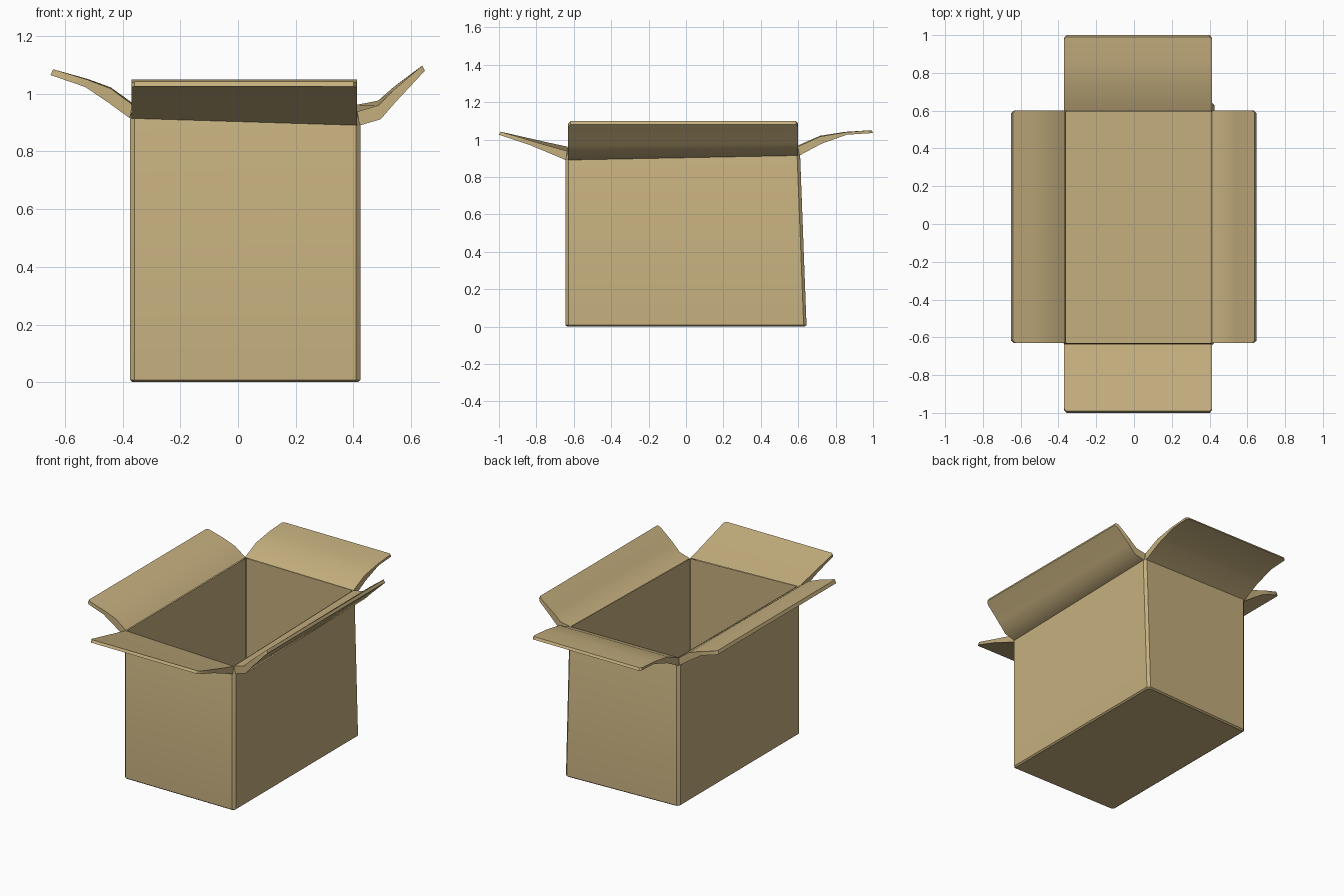
import bpy, bmesh
from math import radians
from mathutils import Vector

cube = bpy.data.objects.get("Cube")
if cube:
    bpy.data.objects.remove(cube)

# Single cardboard colour
COLOR = (0.56, 0.43, 0.21, 1.0)
card = bpy.data.materials.new("cardboard_tan")
card.use_nodes = True
card.diffuse_color = COLOR
bsdf = card.node_tree.nodes["Principled BSDF"]
bsdf.inputs["Base Color"].default_value = COLOR
bsdf.inputs["Roughness"].default_value = 0.9


def finish(bm, name, angle):
    bmesh.ops.recalc_face_normals(bm, faces=bm.faces)
    mesh = bpy.data.meshes.new(name)
    bm.to_mesh(mesh)
    bm.free()
    mesh.materials.append(card)
    obj = bpy.data.objects.new(name, mesh)
    bpy.context.collection.objects.link(obj)
    bpy.ops.object.select_all(action='DESELECT')
    obj.select_set(True)
    bpy.context.view_layer.objects.active = obj
    bpy.ops.object.shade_smooth_by_angle(angle=radians(angle))


def bridge(bm, a, b):
    for i in range(len(a)):
        j = (i + 1) % len(a)
        bm.faces.new((a[i], a[j], b[j], b[i]))


def ring(bm, corners, cut):
    """Four-sided loop whose corners are chamfered by cut."""
    pts = [Vector(c) for c in corners]
    verts = []
    for i, p in enumerate(pts):
        for q in (pts[i - 1], pts[(i + 1) % 4]):
            verts.append(bm.verts.new(p + (q - p).normalized() * cut))
    return verts


# Box body: one continuous skin from the underside, over the rim, to the floor
X0, X1, Y0, Y1 = -0.375, 0.425, -0.645, 0.61
RIM = (0.915, 0.89, 0.915, 0.92)      # rim height at each corner
SKEW = 0.035                          # one back corner splays out at the foot
WALL = 0.015


def rect(inset, heights, skew=0.0):
    return [(X0 + inset, Y0 + inset, heights[0]),
            (X1 - inset, Y0 + inset, heights[1]),
            (X1 - inset, Y1 - inset + skew, heights[2]),
            (X0 + inset, Y1 - inset, heights[3])]


bm = bmesh.new()
rings = [ring(bm, rect(0.01, [0.0] * 4, SKEW), 0.012),
         ring(bm, rect(0.0, [0.008] * 4, SKEW), 0.016),
         ring(bm, rect(0.0, RIM), 0.016),
         ring(bm, rect(WALL, [h + 0.048 for h in RIM]), 0.003),
         ring(bm, rect(WALL, [0.02] * 4, SKEW), 0.003)]
for a, b in zip(rings, rings[1:]):
    bridge(bm, a, b)
bm.faces.new(rings[0])
bm.faces.new(rings[-1])
finish(bm, "box_body", 20)


# Flaps: slab lofted along a bent profile of (outward, lower z, upper z)
def flap(name, axis, sign, lo, hi, profile, tilt):
    bm = bmesh.new()
    # Extra station just before the tip gives the free corners a small chamfer
    (u0, a0, b0), (u1, a1, b1) = profile[-2:]
    t = 1 - 0.014 / (u1 - u0)
    near_tip = (u0 + (u1 - u0) * t, a0 + (a1 - a0) * t, b0 + (b1 - b0) * t)
    stations = profile[:-1] + [near_tip, profile[-1]]
    loops = []
    for k, (u, low, top) in enumerate(stations):
        trim = 0.012 if k == len(stations) - 1 else 0.0
        fade = 1 - (u - stations[0][0]) / (u1 - stations[0][0])
        loop = []
        for s, z, back in ((lo + trim, low, 0), (hi - trim, low, 0),
                           (hi - trim, top, 1), (lo + trim, top, 1)):
            side = 1 if s > (lo + hi) / 2 else -1
            # Upper skin sits slightly inward, square to the slope
            out = sign * (u - 0.009 * back)
            z += side * tilt * fade
            co = (out, s, z) if axis == 'x' else (s, out, z)
            loop.append(bm.verts.new(co))
        loops.append(loop)
    for a, b in zip(loops, loops[1:]):
        bridge(bm, a, b)
    bm.faces.new(loops[-1])
    finish(bm, name, 42)


flap("side_flap_left", 'x', 1, -0.63, 0.6,
     [(0.422, 0.902, 0.95), (0.495, 0.92, 0.968), (0.545, 0.975, 1.015),
      (0.648, 1.08, 1.098)], 0.012)
flap("side_flap_right", 'x', -1, -0.63, 0.6,
     [(0.375, 0.918, 0.965), (0.45, 0.972, 1.02), (0.53, 1.025, 1.05),
      (0.65, 1.065, 1.085)], 0.003)
flap("front_flap", 'y', -1, -0.37, 0.413,
     [(0.643, 0.902, 0.95), (0.74, 0.94, 0.974), (0.84, 0.978, 1.0),
      (1.0, 1.026, 1.042)], -0.012)
flap("back_flap", 'y', 1, -0.37, 0.413,
     [(0.607, 0.918, 0.965), (0.725, 0.98, 1.018), (0.86, 1.027, 1.04),
      (1.0, 1.035, 1.05)], -0.003)
